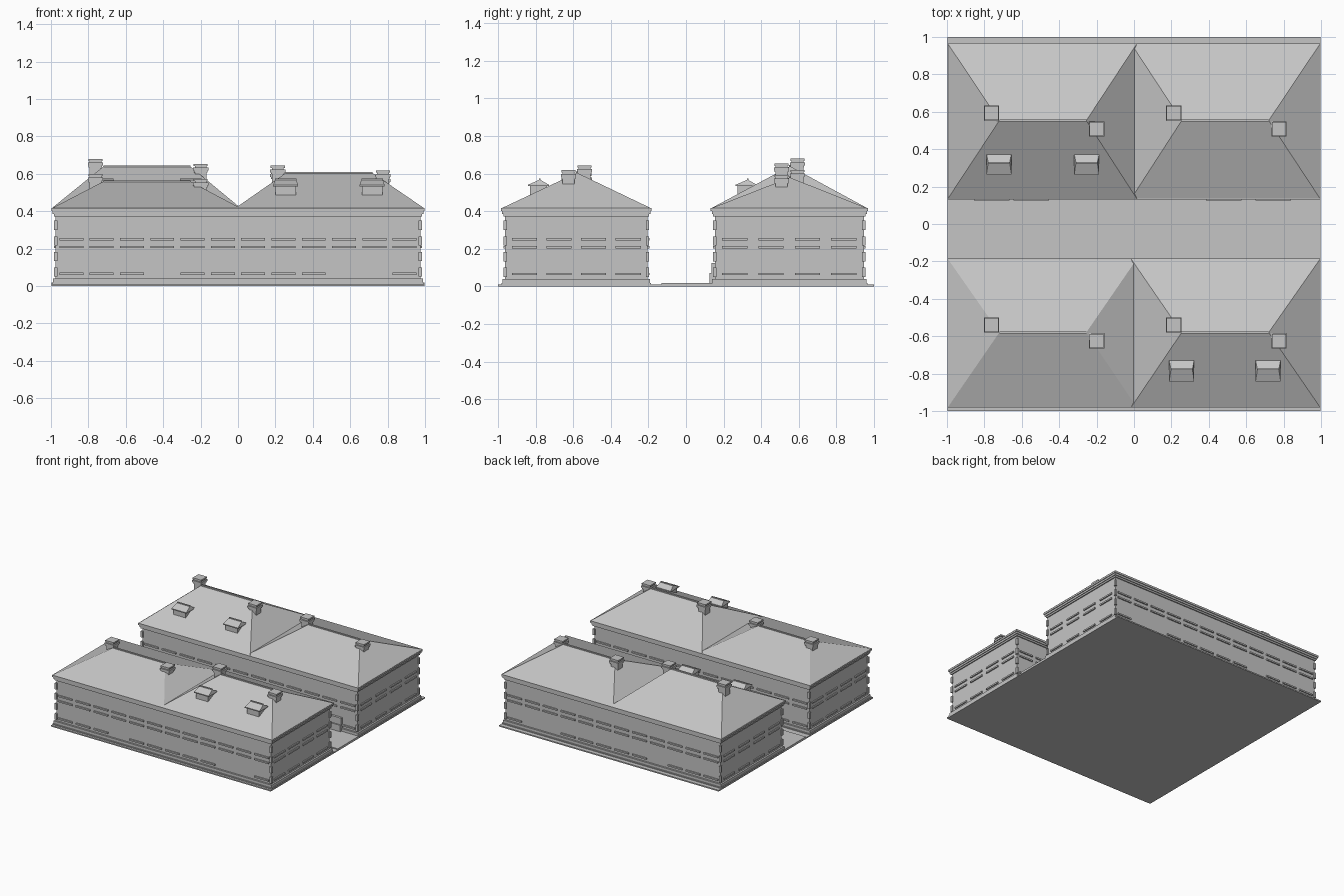
import bpy
import bmesh
from mathutils import Matrix

if "Cube" in bpy.data.objects:
    bpy.data.objects.remove(bpy.data.objects["Cube"], do_unlink=True)

stone = bpy.data.materials.new("plain_grey")
stone.use_nodes = True
grey = (0.56, 0.56, 0.56, 1)
stone.diffuse_color = grey
stone.node_tree.nodes["Principled BSDF"].inputs["Base Color"].default_value = grey


def box(bm, x0, x1, y0, y1, z0, z1):
    scale = Matrix.Diagonal((x1 - x0, y1 - y0, z1 - z0, 1))
    move = Matrix.Translation(((x0 + x1) / 2, (y0 + y1) / 2, (z0 + z1) / 2))
    bmesh.ops.create_cube(bm, size=1, matrix=move @ scale)


def hip(bm, x0, x1, y0, y1, z0, ridge0, ridge1, ridge_y, ridge_z):
    """Closed hipped roof with its ridge along x."""
    a, b, c, d = [bm.verts.new(p) for p in
                  ((x0, y0, z0), (x1, y0, z0), (x1, y1, z0), (x0, y1, z0))]
    e = bm.verts.new((ridge0, ridge_y, ridge_z))
    f = bm.verts.new((ridge1, ridge_y, ridge_z))
    for face in ((d, c, b, a), (a, b, f, e), (c, d, e, f), (b, c, f), (d, a, e)):
        bm.faces.new(face)


def finish(bm, name):
    mesh = bpy.data.meshes.new(name)
    bm.to_mesh(mesh)
    bm.free()
    mesh.materials.append(stone)
    obj = bpy.data.objects.new(name, mesh)
    bpy.context.collection.objects.link(obj)


def build_block(name, y0, y1, ridge_y, heights):
    # walls with plinth, frieze and stepped cornice; y0, y1 are wall faces
    bm = bmesh.new()
    wall = 0.975
    for out, z0, z1 in ((0, 0, 0.4), (0.02, 0, 0.018), (0.014, 0.018, 0.04),
                        (0.009, 0.372, 0.385), (0.016, 0.385, 0.4),
                        (0.022, 0.4, 0.416)):
        box(bm, -wall - out, wall + out, y0 - out, y1 + out, z0, z1)
    finish(bm, name + "_walls")

    # alternating corner stones
    bm = bmesh.new()
    for i in range(4):
        z = 0.05 + i * 0.083
        for x in (-wall, wall):
            for y in (y0, y1):
                box(bm, x - 0.009, x + 0.009, y - 0.009, y + 0.009, z, z + 0.05)
    finish(bm, name + "_corner_stones")

    # window sills and lintels, skipped at the doors on the lowest row
    bm = bmesh.new()
    side_pitch = (y1 - y0 - 0.02) / 4
    for z in (0.065, 0.208, 0.25):
        for k in range(12):
            if z < 0.1 and k in (3, 9, 10):
                continue
            x = (k - 5.5) * 0.162
            for y in (y0, y1):
                box(bm, x - 0.064, x + 0.064, y - 0.01, y + 0.01, z - 0.006, z + 0.006)
        for k in range(4):
            y = (y0 + y1) / 2 + (k - 1.5) * side_pitch
            for x in (-wall, wall):
                box(bm, x - 0.01, x + 0.01, y - 0.067, y + 0.067, z - 0.006, z + 0.006)
    finish(bm, name + "_sills")

    # paired hipped roofs with ridge caps and chimneys
    roof, chimneys = bmesh.new(), bmesh.new()
    for x0, x1, start, z in ((-0.998, 0.018, -0.72, heights[0]),
                             (-0.018, 0.998, 0.255, heights[1])):
        hip(roof, x0, x1, y0 - 0.022, y1 + 0.022, 0.414,
            start, start + 0.465, ridge_y, z - 0.006)
        box(roof, start, start + 0.465, ridge_y - 0.006, ridge_y + 0.006, z - 0.014, z)
        for dx, dy, rise in ((-0.042, 0.04, 0.028), (0.52, -0.045, 0.002)):
            x, y, top = start + dx, ridge_y + dy, z + rise
            for half, low, high in ((0.031, top - 0.13, top), (0.041, top - 0.03, top - 0.014),
                                    (0.036, top - 0.04, top - 0.03),
                                    (0.038, top - 0.006, top + 0.006)):
                box(chimneys, x - half, x + half, y - half, y + half, low, high)
    finish(roof, name + "_roofs")
    finish(chimneys, name + "_chimneys")


def build_dormers(name, xs, y):
    bm = bmesh.new()
    for x in xs:
        box(bm, x - 0.055, x + 0.055, y - 0.045, y + 0.045, 0.475, 0.535)
        box(bm, x - 0.067, x + 0.067, y - 0.056, y + 0.056, 0.533, 0.541)
        hip(bm, x - 0.067, x + 0.067, y - 0.056, y + 0.056, 0.54,
            x - 0.057, x + 0.057, y + 0.008, 0.568)
        box(bm, x - 0.057, x + 0.057, y + 0.004, y + 0.012, 0.56, 0.574)
    finish(bm, name)


build_block("front_block", -0.962, -0.205, -0.58, (0.565, 0.61))
build_block("back_block", 0.153, 0.946, 0.553, (0.645, 0.585))
build_dormers("front_dormers", (0.255, 0.717), -0.785)
build_dormers("back_dormers", (-0.722, -0.253), 0.32)

# ground slab and raised courtyard
bm = bmesh.new()
box(bm, -0.997, 0.997, -1, 1, 0, 0.01)
box(bm, -0.997, 0.997, -0.13, 0.14, 0.005, 0.018)
finish(bm, "ground_slab")

# courtyard entrance surrounds
bm = bmesh.new()
for x in (-0.76, -0.55, 0.48, 0.745):
    box(bm, x - 0.095, x + 0.095, 0.125, 0.16, 0.01, 0.07)
    box(bm, x - 0.095, x + 0.095, 0.135, 0.16, 0.07, 0.125)
finish(bm, "entrance_surrounds")
